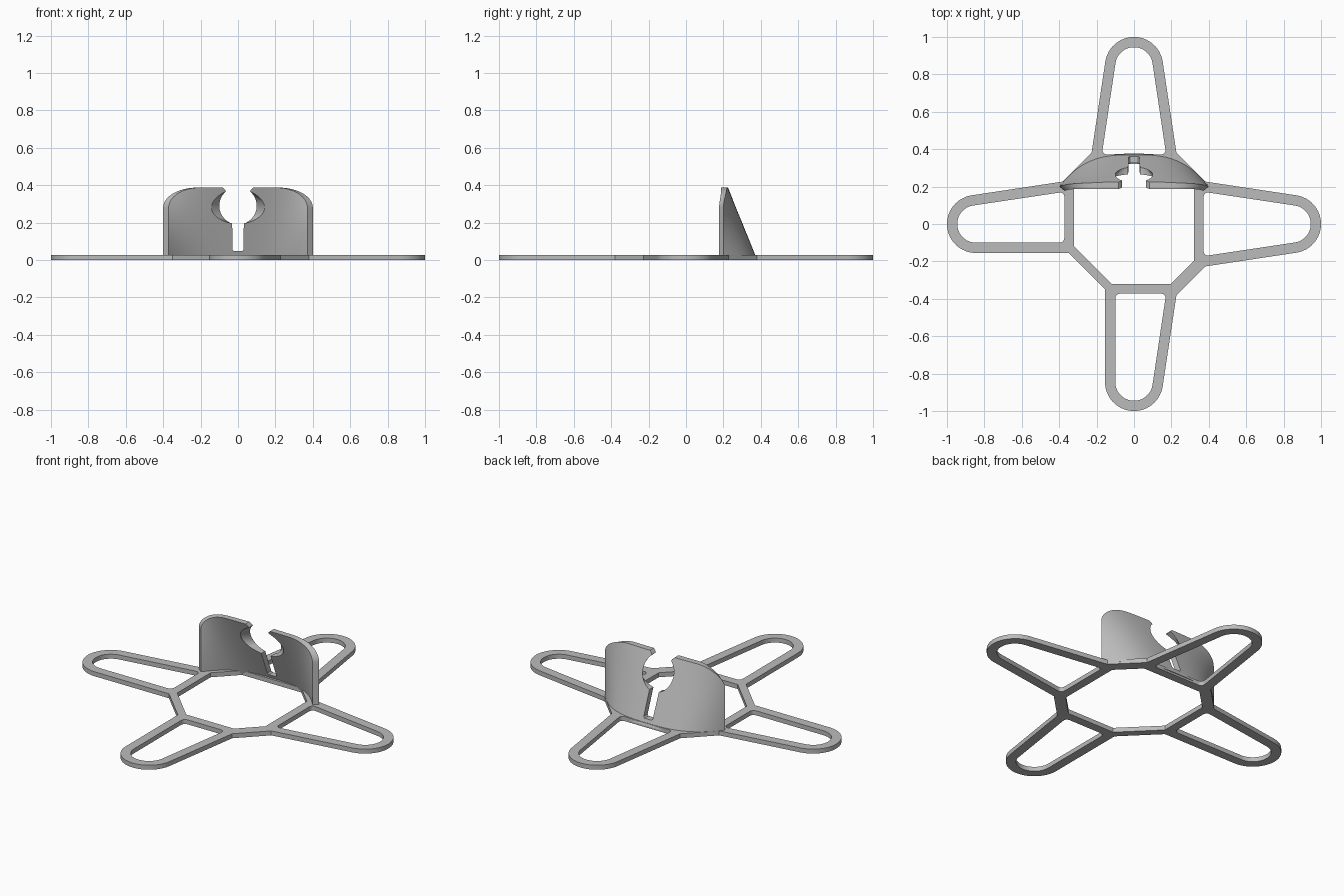
import bpy, bmesh, math
from mathutils import Vector, Matrix

if "Cube" in bpy.data.objects:
    bpy.data.objects.remove(bpy.data.objects["Cube"])

grey = bpy.data.materials.new("plain grey")
grey.use_nodes = True
grey.diffuse_color = (0.5, 0.5, 0.5, 1)
grey.node_tree.nodes["Principled BSDF"].inputs["Base Color"].default_value = (0.5, 0.5, 0.5, 1)

BASE = 0.027      # thickness of the flat frame
TIP = 0.845       # centre of each rounded arm tip
SLANT = math.radians(8.7)


def activate(obj):
    bpy.ops.object.select_all(action='DESELECT')
    obj.select_set(True)
    bpy.context.view_layer.objects.active = obj


def fillet(a, corner, b, r):
    """Rounded corner as a short quadratic curve."""
    p = corner + (a - corner).normalized() * r
    q = corner + (b - corner).normalized() * r
    return [p * (1 - t) ** 2 + corner * 2 * t * (1 - t) + q * t * t
            for t in (i / 5 for i in range(6))]


def tip_arc(r, low, high):
    """Arm end, from the low side round to the high side."""
    start = -math.pi / 2 + (SLANT if low else 0)
    end = math.pi / 2 - (SLANT if high else 0)
    n = 24
    return [Vector((TIP + r * math.cos(a), r * math.sin(a)))
            for a in (start + (end - start) * i / n for i in range(n + 1))]


# Flat frame: four looped arms round an eight-sided ring
# Each arm: direction, whether the clockwise and anticlockwise sides flare
arms = [(0, True, True), (90, True, True), (180, True, False), (270, False, True)]
outline, ring, loops = [], [], []
for angle, low, high in arms:
    turn = Matrix.Rotation(math.radians(angle), 2)
    foot_lo = Vector((0.38, -0.227) if low else (0.35, -0.155))
    foot_hi = Vector((0.38, 0.227) if high else (0.35, 0.155))
    outline += [turn @ p for p in [foot_lo] + tip_arc(0.155, low, high) + [foot_hi]]
    ring += [turn @ Vector((0.32, -0.197 if low else -0.12)),
             turn @ Vector((0.32, 0.197 if high else 0.12))]
    in_lo = Vector((0.372, -0.172 if low else -0.1))
    in_hi = Vector((0.372, 0.172 if high else 0.1))
    arc = tip_arc(0.1, low, high)
    loop = fillet(in_hi, in_lo, arc[0], 0.03) + arc + fillet(arc[-1], in_hi, in_lo, 0.03)
    loops.append([turn @ p for p in loop])

curve = bpy.data.curves.new("frame", 'CURVE')
curve.dimensions = '2D'
curve.fill_mode = 'BOTH'
curve.extrude = BASE / 2
for pts in [outline, ring] + loops:
    spline = curve.splines.new('POLY')
    spline.points.add(len(pts) - 1)
    for sp, p in zip(spline.points, pts):
        sp.co = (p.x, p.y, 0, 1)
    spline.use_cyclic_u = True
frame = bpy.data.objects.new("frame", curve)
frame.location.z = BASE / 2
bpy.context.collection.objects.link(frame)
activate(frame)
bpy.ops.object.convert(target='MESH')
frame = bpy.context.object


def loft(name, sections):
    """Closed solid through equal-length closed sections."""
    bm = bmesh.new()
    rows = [[bm.verts.new(p) for p in s] for s in sections]
    n = len(rows[0])
    for a, b in zip(rows, rows[1:]):
        for i in range(n):
            j = (i + 1) % n
            bm.faces.new((a[i], a[j], b[j], b[i]))
    bm.faces.new(rows[0])
    bm.faces.new(rows[-1])
    bmesh.ops.recalc_face_normals(bm, faces=bm.faces)
    mesh = bpy.data.meshes.new(name)
    bm.to_mesh(mesh)
    bm.free()
    obj = bpy.data.objects.new(name, mesh)
    bpy.context.collection.objects.link(obj)
    return obj


# Leaning curved wall: strongly bowed at the foot, nearly straight at the top
HALF, TOP, FOOT, THICK = 0.4, 0.387, 0.012, 0.037


def wall_section(x):
    s = abs(x) / HALF
    drop = max(0, (abs(x) - 0.22) / (HALF - 0.22))
    top = 0.28 + (TOP - 0.28) * math.sqrt(max(0, 1 - drop ** 2))
    slope = -3 * 0.17 * s * s / HALF * (1 if x > 0 else -1)
    normal = Vector((-slope, 1)).normalized() * THICK
    outer, inner = [], []
    rows = 16
    for k in range(rows + 1):
        z = FOOT + (top - FOOT) * k / rows
        bow = 0.17 - 0.145 * (z - BASE) / (TOP - BASE)
        y = 0.2 + bow * (1 - s ** 3)
        outer.append((x, y, z))
        inner.append((x - normal.x, y - normal.y, z))
    return outer + inner[::-1]


columns = 64
wall = loft("curved_wall", [wall_section(HALF * math.sin(math.pi * (i / columns - 0.5)))
                            for i in range(columns + 1)])


# Keyhole cutter: slot, round hole and open mouth, flared towards the front
def keyhole(depth, flare):
    half = [(0.022, 0.047), (0.03, 0.055)]
    n = 24
    for i in range(n + 1):
        a = math.radians(-72 + 122 * i / n)
        half.append((0.1 * math.cos(a) + flare * math.sin(math.pi * i / n),
                     0.29 + 0.1 * math.sin(a)))
    half += [(0.07, 0.377), (0.085, 0.39), (0.085, 0.5)]
    full = half + [(-x, z) for x, z in reversed(half)]
    return [(x, 0.37 - 0.403 * (z - BASE) + depth, z) for x, z in full]


cutter = loft("keyhole_cutter", [keyhole(-0.15, 0.043), keyhole(-THICK, 0.043),
                                 keyhole(-0.002, 0), keyhole(0.1, 0)])
cutter.hide_render = True
cut = wall.modifiers.new("keyhole", 'BOOLEAN')
cut.operation = 'DIFFERENCE'
cut.solver = 'EXACT'
cut.object = cutter
activate(wall)
bpy.ops.object.modifier_apply(modifier=cut.name)
bpy.data.objects.remove(cutter)

for obj in (frame, wall):
    obj.data.materials.clear()
    obj.data.materials.append(grey)
    activate(obj)
    bpy.ops.object.shade_smooth_by_angle(angle=math.radians(30))
